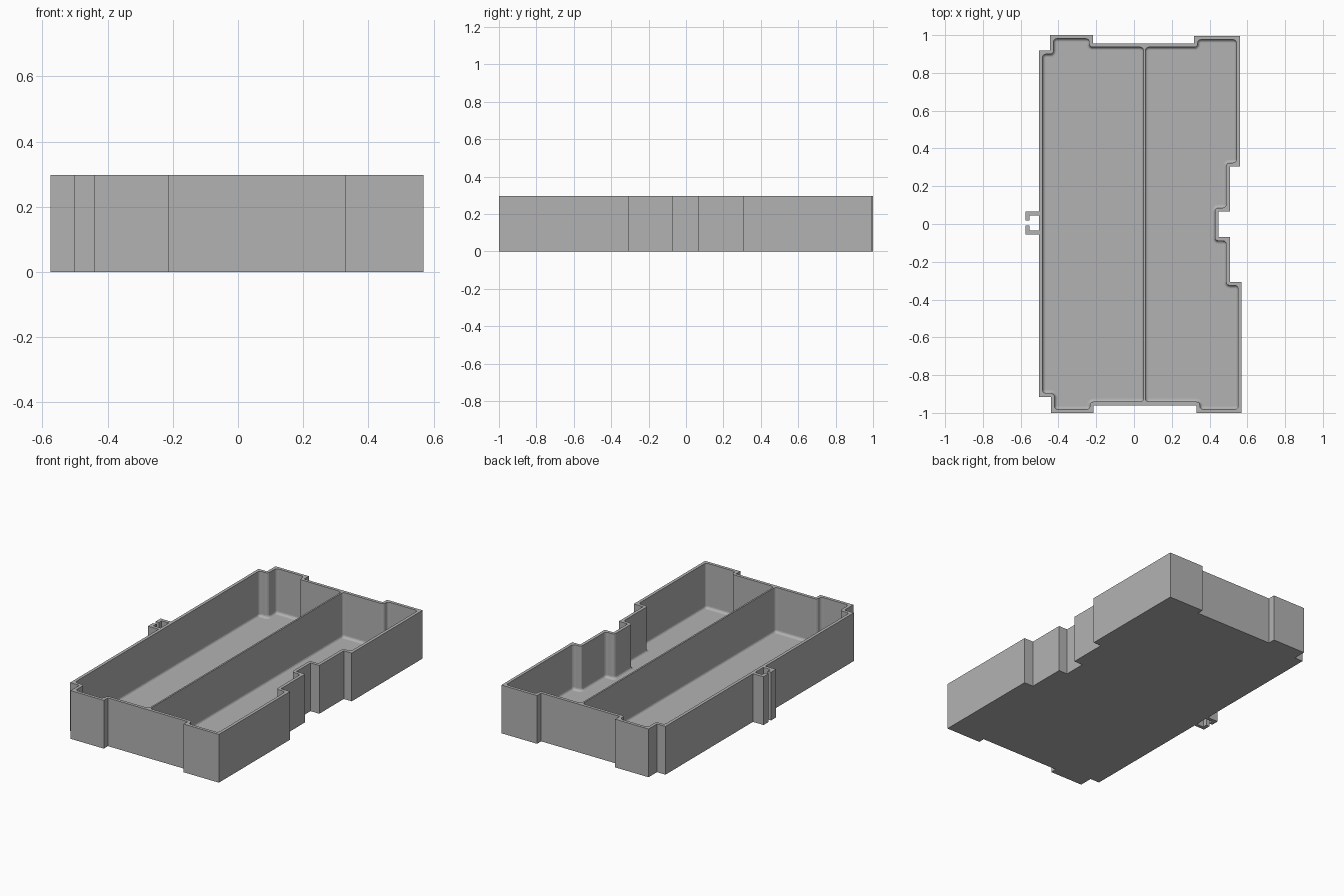
import bpy, bmesh, math
from mathutils import Vector

if "Cube" in bpy.data.objects:
    bpy.data.objects.remove(bpy.data.objects["Cube"])

HEIGHT, FLOOR = 0.297, 0.02
WALL, DIVIDER, SPLIT = 0.019, 0.01, 0.055
ROUND, FILLET, STEPS = 0.018, 0.016, 4

grey = bpy.data.materials.new("plain grey")
grey.use_nodes = True
colour = (0.45, 0.45, 0.45, 1)
grey.diffuse_color = colour
grey.node_tree.nodes["Principled BSDF"].inputs["Base Color"].default_value = colour

# Clockwise outline, split in two halves at the divider
right_half = [(SPLIT, .955), (.318, .955), (.318, .995), (.561, .995),
              (.561, .305), (.507, .305), (.507, .067), (.447, .067),
              (.447, -.07), (.507, -.07), (.507, -.306), (.57, -.306),
              (.57, -1), (.33, -1), (.33, -.96), (SPLIT, -.96)]
left_half = [(SPLIT, -.96), (-.214, -.96), (-.214, -1), (-.44, -1),
             (-.44, -.915), (-.503, -.915), (-.503, .918), (-.445, .918),
             (-.445, 1), (-.218, 1), (-.218, .955), (SPLIT, .955)]


def directions(points):
    """Unit directions of the edges before and after each corner."""
    n = len(points)
    ahead = [(points[(i + 1) % n] - points[i]).normalized() for i in range(n)]
    return [(ahead[i - 1], ahead[i]) for i in range(n)]


def inset(half):
    """Move square-cornered edges inward; the closing edge is the divider."""
    points = [Vector(p) for p in half]
    gaps = [WALL] * (len(points) - 1) + [DIVIDER / 2]
    return [p + Vector((u.y, -u.x)) * gaps[i - 1] + Vector((w.y, -w.x)) * gaps[i]
            for i, (p, (u, w)) in enumerate(zip(points, directions(points)))]


def rounded(points, shrink):
    """Round each corner, with the whole loop pulled inward by shrink."""
    loop = []
    for p, (u, w) in zip(points, directions(points)):
        centre = p + (w - u) * ROUND
        radius = ROUND - shrink if u.cross(w) < 0 else ROUND + shrink
        for s in range(STEPS + 1):
            a = math.pi / 2 * s / STEPS
            loop.append(centre + (u * math.sin(a) - w * math.cos(a)) * radius)
    return loop


def add_loop(bm, points, z):
    return [bm.verts.new((p[0], p[1], z)) for p in points]


def bridge(bm, a, b):
    for i in range(len(a)):
        j = (i + 1) % len(a)
        bm.faces.new((a[i], a[j], b[j], b[i]))


def finish(bm, name):
    bmesh.ops.recalc_face_normals(bm, faces=bm.faces)
    mesh = bpy.data.meshes.new(name)
    bm.to_mesh(mesh)
    bm.free()
    mesh.materials.append(grey)
    obj = bpy.data.objects.new(name, mesh)
    bpy.context.collection.objects.link(obj)
    return obj


# Tray body: outer wall, underside, two filleted pockets and the flat rim
bm = bmesh.new()
outline = right_half[1:-1] + left_half[1:-1]
bottom, top = add_loop(bm, outline, 0), add_loop(bm, outline, HEIGHT)
bm.faces.new(bottom)
bridge(bm, bottom, top)
rims = [top]
for half in (right_half, left_half):
    pocket = inset(half)
    upper = add_loop(bm, rounded(pocket, 0), HEIGHT)
    rims.append(upper)
    for s in range(STEPS + 1):
        a = math.pi / 2 * s / STEPS
        lower = add_loop(bm, rounded(pocket, FILLET * (1 - math.cos(a))),
                         FLOOR + FILLET * (1 - math.sin(a)))
        bridge(bm, upper, lower)
        upper = lower
    bm.faces.new(upper)
rim_edges = [bm.edges.get((r[i - 1], r[i])) for r in rims for i in range(len(r))]
bmesh.ops.triangle_fill(bm, edges=rim_edges, use_beauty=True, normal=(0, 0, 1))
finish(bm, "tray_body")

# Pair of hooked clip arms on the right side of the tray
for name, base, side in (("clip_arm_back", .067, 1), ("clip_arm_front", -.055, -1)):
    arm = [(-.503, 0), (-.575, 0), (-.575, .048), (-.552, .048), (-.552, .021), (-.503, .021)]
    arm = [(x, base - side * d) for x, d in arm]
    bm = bmesh.new()
    low, high = add_loop(bm, arm, 0), add_loop(bm, arm, HEIGHT)
    bm.faces.new(low)
    bm.faces.new(high)
    bridge(bm, low, high)
    finish(bm, name)
